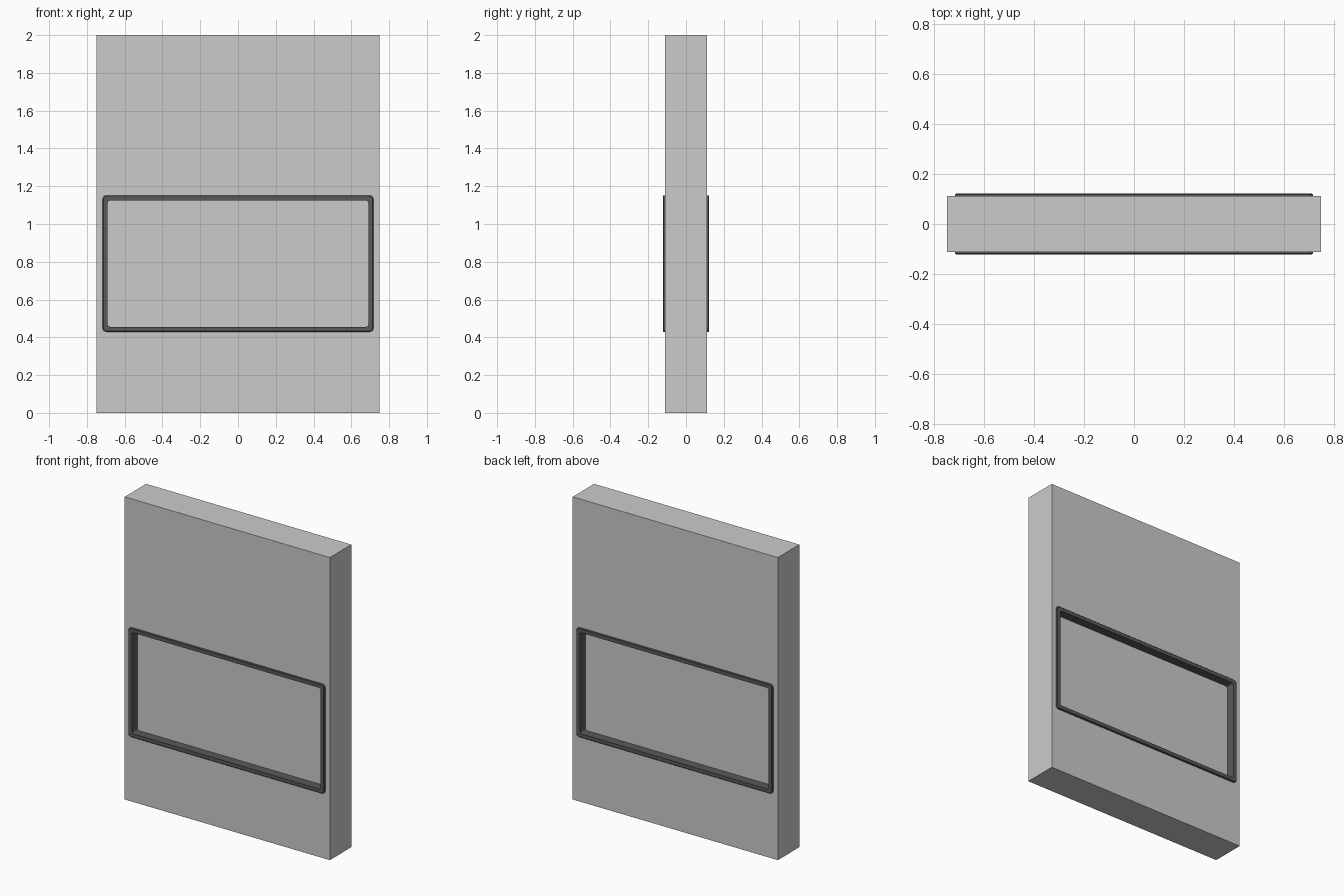
import bpy, bmesh, math

if "Cube" in bpy.data.objects:
    bpy.data.objects.remove(bpy.data.objects["Cube"])

HALF_W, HEIGHT, WALL_Y = 0.75, 2.0, 0.112
CZ = 0.79            # window centre height


def rounded_rect(hw, hh, r, segs=4):
    """Rounded rectangle outline in x/z, centred on the window."""
    pts = []
    for i, (sx, sz) in enumerate([(1, 1), (-1, 1), (-1, -1), (1, -1)]):
        for k in range(segs + 1):
            a = math.pi / 2 * (i + k / segs)
            pts.append((sx * (hw - r) + r * math.cos(a),
                        CZ + sz * (hh - r) + r * math.sin(a)))
    return pts


def rect(x, z0, z1):
    return [(x, z1), (-x, z1), (-x, z0), (x, z0)]


def loft(name, sections, closed):
    """Bridge (outline, y) sections; closed joins last to first."""
    bm = bmesh.new()
    rings = [[bm.verts.new((x, y, z)) for x, z in o] for o, y in sections]
    pairs = list(zip(rings, rings[1:] + rings[:1]))
    for a, b in (pairs if closed else pairs[:-1]):
        n = len(a)
        for i in range(n):
            j = (i + 1) % n
            bm.faces.new((a[i], a[j], b[j], b[i]))
    if not closed:
        bm.faces.new(rings[0])
        bm.faces.new(rings[-1])
    bmesh.ops.recalc_face_normals(bm, faces=bm.faces)
    me = bpy.data.meshes.new(name)
    bm.to_mesh(me)
    bm.free()
    ob = bpy.data.objects.new(name, me)
    bpy.context.collection.objects.link(ob)
    return ob


# wall slab with a rectangular opening
outer, hole = rect(HALF_W, 0, HEIGHT), rect(0.70, CZ - 0.345, CZ + 0.345)
loft("wall", [(outer, -WALL_Y), (outer, WALL_Y), (hole, WALL_Y), (hole, -WALL_Y)], True)

# window frame lining the opening, slightly proud on both sides
big = rounded_rect(0.717, 0.361, 0.02)
lip = rounded_rect(0.713, 0.357, 0.018)
inner = rounded_rect(0.69, 0.334, 0.012)
neck = rounded_rect(0.70, 0.345, 0.015)
frame = loft("window_frame", [
    (inner, -0.123), (lip, -0.123), (big, -0.119), (big, -WALL_Y), (neck, -WALL_Y),
    (neck, WALL_Y), (big, WALL_Y), (big, 0.119), (lip, 0.123), (inner, 0.123)], True)
mat = bpy.data.materials.new("dark_frame")
mat.diffuse_color = (0.1, 0.1, 0.1, 1)
mat.use_nodes = True
mat.node_tree.nodes["Principled BSDF"].inputs["Base Color"].default_value = mat.diffuse_color
frame.data.materials.append(mat)

# recessed pane
pane = rect(0.695, CZ - 0.34, CZ + 0.34)
loft("window_pane", [(pane, -0.065), (pane, 0.065)], False)
